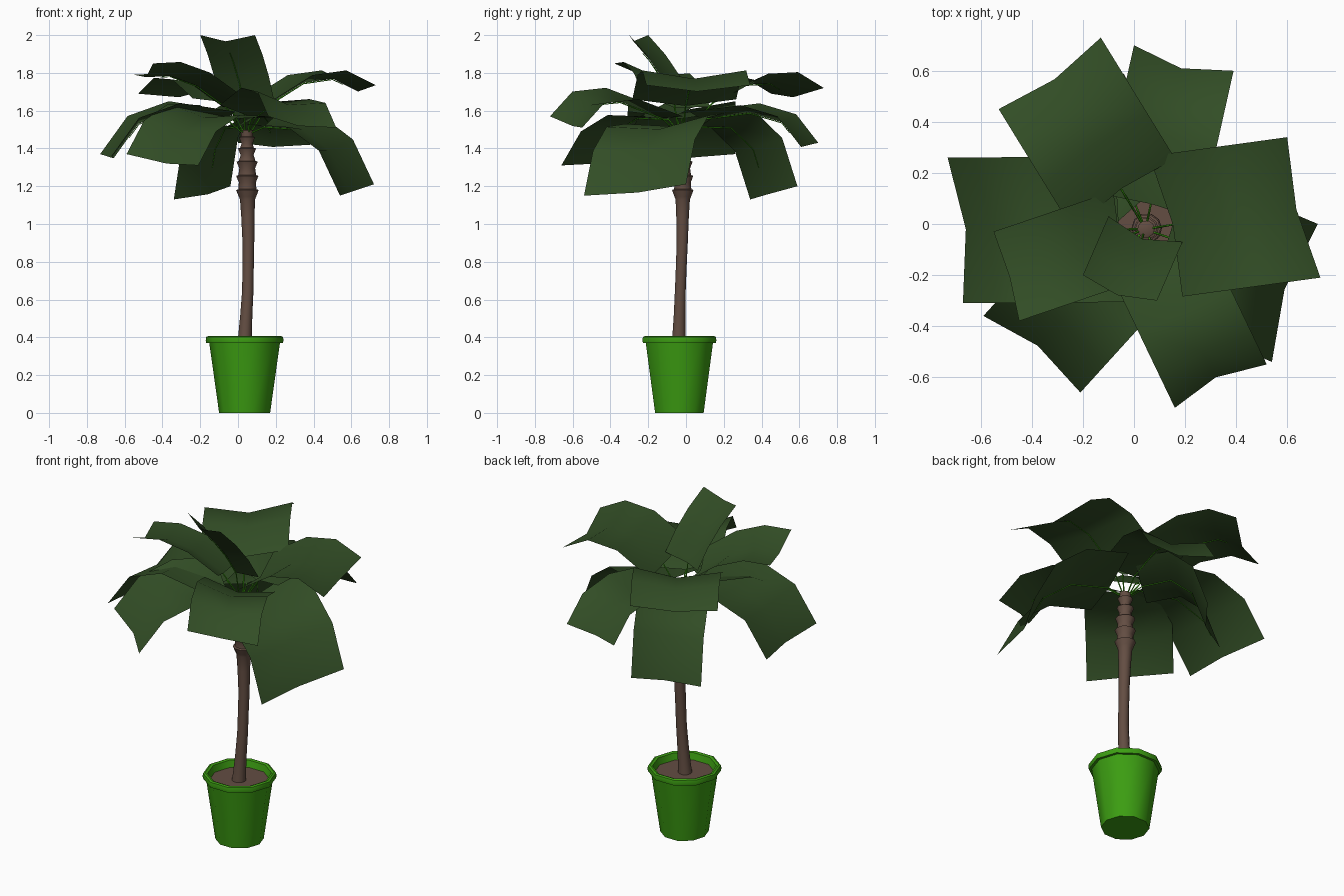
import bpy, bmesh, math
from mathutils import Vector

if "Cube" in bpy.data.objects:
    bpy.data.objects.remove(bpy.data.objects["Cube"])


def material(name, rgb):
    m = bpy.data.materials.new(name)
    m.diffuse_color = (*rgb, 1)
    m.use_nodes = True
    m.node_tree.nodes["Principled BSDF"].inputs["Base Color"].default_value = m.diffuse_color
    return m


POT = material("bright green", (0.045, 0.34, 0.006))
BARK = material("brown bark", (0.125, 0.075, 0.055))
LEAF = material("dark leaf green", (0.032, 0.075, 0.019))


def mesh_object(name, verts, faces, mat, smooth):
    me = bpy.data.meshes.new(name)
    me.from_pydata(verts, [], faces)
    me.materials.append(mat)
    ob = bpy.data.objects.new(name, me)
    bpy.context.collection.objects.link(ob)
    bpy.ops.object.select_all(action='DESELECT')
    ob.select_set(True)
    bpy.context.view_layer.objects.active = ob
    bpy.ops.object.shade_smooth_by_angle(angle=math.radians(smooth))
    return ob


def lathe(name, profile, centre, sides, mat, smooth=40):
    """Rings of (radius, z) around a centre line, with capped ends."""
    verts, faces = [], []
    for r, z in profile:
        cx, cy = centre(z)
        for i in range(sides):
            a = math.tau * i / sides
            verts.append((cx + r * math.cos(a), cy + r * math.sin(a), z))
    for k in range(len(profile) - 1):
        for i in range(sides):
            j = (i + 1) % sides
            b = k * sides
            faces.append((b + i, b + j, b + sides + j, b + sides + i))
    faces.append(tuple(reversed(range(sides))))
    faces.append(tuple(range(len(verts) - sides, len(verts))))
    return mesh_object(name, verts, faces, mat, smooth)


def pot_centre(z):
    return 0.035, -0.035


# Pot with rolled rim, and the soil in it
lathe("pot", [(0.135, 0), (0.187, 0.37), (0.203, 0.37), (0.206, 0.385), (0.203, 0.402),
              (0.192, 0.407), (0.178, 0.402), (0.170, 0.365), (0.165, 0.345)], pot_centre, 10, POT)
lathe("soil", [(0.165, 0.35), (0.168, 0.362)], pot_centre, 10, BARK)

# Gently bent trunk with flared sheaths near the top
PATH = [(0.34, 0.033, -0.04), (0.65, 0.052, -0.03), (0.9, 0.055, -0.02),
        (1.15, 0.05, -0.017), (1.51, 0.047, -0.02)]


def trunk_centre(z):
    for (z0, x0, y0), (z1, x1, y1) in zip(PATH, PATH[1:]):
        if z <= z1:
            t = (z - z0) / (z1 - z0)
            return x0 + (x1 - x0) * t, y0 + (y1 - y0) * t
    return PATH[-1][1:]


trunk = [(0.042, 0.34), (0.036, 0.41), (0.032, 0.52), (0.030, 0.65), (0.030, 0.78),
         (0.031, 0.9), (0.035, 1.04), (0.040, 1.13)]
for z, r in ((1.18, 0.060), (1.255, 0.059), (1.33, 0.056), (1.40, 0.048), (1.46, 0.043)):
    trunk += [(r - 0.014, z - 0.035), (r, z), (r - 0.012, z + 0.004)]
trunk += [(0.032, 1.475), (0.034, 1.495), (0.022, 1.50)]
lathe("trunk", trunk, trunk_centre, 10, BARK)

# Leaves: two tip corners, root distance, root height, arch position, arch height
CROWN = Vector((0.045, -0.02, 0))
LEAVES = {
    "top_leaf": ((-0.20, -0.20, 2.00), (0.09, -0.30, 2.00), 0.0, 1.66, 0.35, 1.85),
    "right_leaf": ((0.60, 0.34, 1.735), (0.73, -0.21, 1.735), 0.08, 1.66, 0.6, 1.93),
    "back_left_leaf": ((-0.13, 0.73, 1.72), (-0.53, 0.45, 1.69), 0.16, 1.68, 0.6, 1.90),
    "left_upper_leaf": ((-0.55, -0.03, 1.79), (-0.45, -0.38, 1.85), 0.08, 1.65, 0.55, 1.88),
    "back_leaf": ((0.0, 0.70, 1.43), (0.39, 0.60, 1.42), 0.09, 1.60, 0.8, 1.72),
    "left_leaf": ((-0.73, 0.26, 1.37), (-0.67, -0.31, 1.36), 0.09, 1.60, 0.75, 1.76),
    "front_left_leaf": ((-0.59, -0.36, 1.37), (-0.21, -0.66, 1.31), 0.09, 1.60, 0.7, 1.68),
    "front_right_leaf": ((0.16, -0.72, 1.57), (0.52, -0.55, 1.51), 0.09, 1.60, 0.75, 1.82),
    "right_low_leaf": ((0.72, 0.0, 1.21), (0.54, -0.54, 1.15), 0.09, 1.56, 0.75, 1.62),
    "back_left_low_leaf": ((-0.34, 0.34, 1.13), (-0.04, 0.59, 1.20), 0.09, 1.56, 0.8, 1.64),
}


def leaf(name, a, b, root, root_z, arch, arch_z):
    a, b = Vector(a), Vector(b)
    tip, half = (a + b) / 2, (b - a) / 2
    flat = Vector((tip.x, tip.y, 0)) - CROWN
    p0 = CROWN + flat.normalized() * root + Vector((0, 0, root_z))
    p1 = p0.lerp(tip, arch)
    p1.z = arch_z
    verts, rib, rows = [], [], 4
    for k in range(rows):
        t = k / (rows - 1)
        p = p0 * (1 - t) ** 2 + p1 * 2 * t * (1 - t) + tip * t * t
        tangent = (p1 - p0) * (1 - t) + (tip - p1) * t
        n = tangent.cross(half).normalized()
        n = -n if n.z < 0 else n
        mid = p - n * 0.045
        rib.append(mid - n * 0.004)
        verts += [p - half, mid, p + half]
    faces = [(3 * k + c, 3 * k + c + 1, 3 * k + c + 4, 3 * k + c + 3)
             for k in range(rows - 1) for c in range(2)]
    ob = mesh_object(name, verts, faces, LEAF, 60)
    if sum(f.normal.z for f in ob.data.polygons) < 0:
        ob.data.flip_normals()

    # Thin stem from the trunk top along the midrib
    pts = [Vector((0.045, -0.02, 1.48)) + flat.normalized() * 0.02] + rib[:3] + [rib[2].lerp(rib[3], 0.4)]
    cu = bpy.data.curves.new(name + "_stem", 'CURVE')
    cu.dimensions = '3D'
    cu.bevel_depth = 0.0045
    cu.bevel_resolution = 0
    sp = cu.splines.new('POLY')
    sp.points.add(len(pts) - 1)
    for i, (q, p) in enumerate(zip(sp.points, pts)):
        q.co = (*p, 1)
        q.radius = 1 - 0.15 * i
    cu.materials.append(POT)
    bpy.context.collection.objects.link(bpy.data.objects.new(name + "_stem", cu))


for leaf_name, spec in LEAVES.items():
    leaf(leaf_name, *spec)
